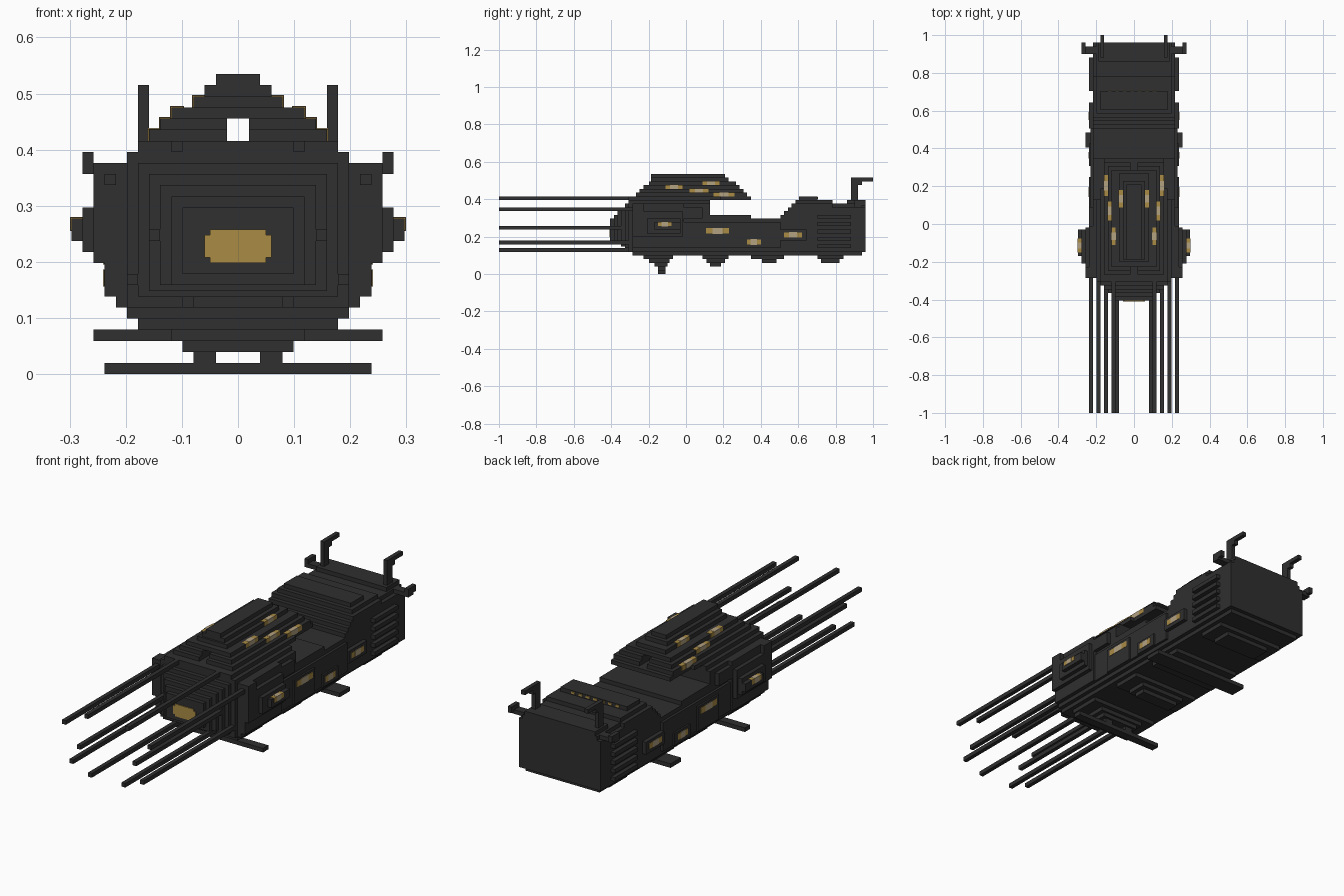
import bpy, bmesh
from mathutils import Vector

if "Cube" in bpy.data.objects:
    bpy.data.objects.remove(bpy.data.objects["Cube"])

V = 2 / 101  # size of one building block; x counts from the middle, y from the front tip, z from the ground


def material(name, rgb):
    m = bpy.data.materials.new(name)
    m.diffuse_color = (*rgb, 1)
    m.use_nodes = True
    m.node_tree.nodes["Principled BSDF"].inputs["Base Color"].default_value = m.diffuse_color
    return m


DARK = material("charcoal hull", (0.029, 0.029, 0.029))
GOLD = material("gold window", (0.40, 0.26, 0.06))
PALE = material("pale window", (0.45, 0.36, 0.22))


def build(name, boxes, mat=DARK, mirror=False, grow=0.0):
    """One object from boxes (x0, x1, y0, y1, z0, z1) in block units."""
    bm = bmesh.new()
    for b in boxes:
        copies = [b]
        if mirror:
            copies.append((-b[1], -b[0], *b[2:]))
        for x0, x1, y0, y1, z0, z1 in copies:
            x0, y0, z0 = x0 - grow, y0 - grow, z0 - grow
            x1, y1, z1 = x1 + grow, y1 + grow, z1 + grow
            made = bmesh.ops.create_cube(bm, size=1)
            for v in made["verts"]:
                c = v.co
                v.co = Vector((((x0 + x1) / 2 + c.x * (x1 - x0)) * V,
                               -1 + ((y0 + y1) / 2 + c.y * (y1 - y0)) * V,
                               ((z0 + z1) / 2 + c.z * (z1 - z0)) * V))
    me = bpy.data.meshes.new(name)
    bm.to_mesh(me)
    bm.free()
    me.materials.append(mat)
    ob = bpy.data.objects.new(name, me)
    bpy.context.collection.objects.link(ob)
    return ob


def centred(hw, y0, y1, z0, z1):
    return (-hw, hw, y0, y1, z0, z1)


# lower hull with stepped bottom edges
build("lower_hull", [centred(10, 36, 98, 5, 6), centred(11, 36, 99, 6, 15),
                     centred(11, 57, 68, 15, 16)])

# nose: growing rings towards the back
rings = [(5, 9, 15), (6, 8, 16), (7, 8, 17), (8, 7.5, 18), (9, 7, 19), (10, 6, 20)]
build("nose", [centred(hw, 30 + i, 37, z0, z1) for i, (hw, z0, z1) in enumerate(rings)])
build("nose_window", [centred(3, 29.8, 30.2, 10.5, 12.5),
                      centred(2.5, 29.8, 30.2, 10, 13)], GOLD)

# raised block behind the nose
build("front_block", [centred(11, 36, 57, 15, 19), centred(10, 36, 57, 19, 20),
                      centred(9, 35, 57, 20, 20.5)])

# stepped upper cabin with an open slot along its middle
build("upper_cabin", [centred(9, 35, 60, 20, 21), centred(8, 60, 68, 20, 21),
                      (1, 8, 37, 67, 21, 22), (-8, -1, 37, 67, 21, 22),
                      (1, 7, 38, 66, 22, 23), (-7, -1, 38, 66, 22, 23),
                      centred(6, 39, 65, 23, 24), centred(4, 40.5, 64, 24, 25),
                      centred(3, 41, 62, 25, 26), centred(2, 41, 61, 26, 27)])

# rear engine house: stairs up from the low deck, then a shallow dip
stairs = [centred(11 if k < 19 else 10, 76 + k - 15, 90, k, k + 1) for k in range(15, 20)]
build("rear_house", stairs + [centred(9, 81, 86, 20, 21),
                              centred(11, 85, 99, 15, 18), centred(10, 85, 99, 18, 19),
                              centred(9.5, 94, 99, 19, 20)])
build("rear_house_windows", [(x, x + 1, 85.9, 86.2, 20.3, 20.8) for x in range(-7, 7, 2)], GOLD)

# side panels, frames and cooling ribs
panels = [(50, 55, 15, 18), (55, 63, 7, 13), (66, 72, 7, 10), (76, 83, 9, 12)]
build("side_panels", [(10.5, 12, *p) for p in panels] + [(10.5, 11.6, 50, 76, 7, 14)],
      mirror=True)
build("cooling_ribs", [(10.5, 12, 86, 95, k, k + 1) for k in range(7, 17, 2)], mirror=True)

# side pods, stepped outwards
build("side_pods", [(10, 12, 37, 50, 7, 19), (11, 13, 38, 49.5, 10, 17),
                    (12, 14, 40, 49, 11, 15), (13, 15, 42, 49, 12, 14)], mirror=True)
build("rod_brackets", [(10, 13, 36, 39, 10, 19), (8, 12, 36, 38, 7, 19)], mirror=True)

# long forward rods
rods = [(11, 17), (9, 8), (7, 12), (4, 6), (5, 20)]
build("front_rods", [(x, x + 1, 0, 38, k, k + 1) for x, k in rods], mirror=True)

# rear masts with backward arms, and side hooks
build("rear_masts", [(8, 9, 95, 97, 19, 26), (8, 9, 95, 101, 25, 26),
                     (8, 9, 97, 98, 24, 25)], mirror=True)
build("rear_hooks", [(10, 14, 96, 98, 18, 19), (13, 14, 96, 99, 18.5, 20)], mirror=True)

# stepped keels under the hull
build("keels", [centred(9, 39, 47, 4, 5), centred(6, 40.5, 46, 3, 4), centred(5, 42, 45.5, 2, 3),
                (-4, -2, 43, 45, 1, 2), (2, 4, 43, 45, 1, 2),
                centred(9, 55, 62, 4, 5), centred(6, 56, 61, 3, 4), centred(5, 57, 60, 2, 3),
                centred(9, 68, 77, 4, 5), centred(9, 86, 93, 4, 5), centred(6, 87, 92, 3, 4)])
build("cross_bars", [centred(12, 43, 45, 0, 1), centred(13, 71, 75, 3, 4)])

# gold windows in the cabin steps and side panels, each with a pale centre
cabin = [(7, 8, 58, 63.5, 21, 22), (6, 7, 51.5, 56.5, 22, 23),
         (5, 6, 45, 49.5, 23, 24), (3, 4, 55, 59.5, 24, 25)]
side = [(14, 15, 43, 46.5, 13, 14), (11, 12, 56, 62, 11, 12.3),
        (11, 12, 67, 70.7, 8, 9.3), (11, 12, 77, 81.7, 10, 11.2)]
build("windows", cabin + side, GOLD, mirror=True, grow=0.08)
centres = [(x0, x1, y0 + 0.3 * (y1 - y0), y1 - 0.3 * (y1 - y0), z0, z1)
           for x0, x1, y0, y1, z0, z1 in cabin + side]
build("window_centres", centres, PALE, mirror=True, grow=0.13)
